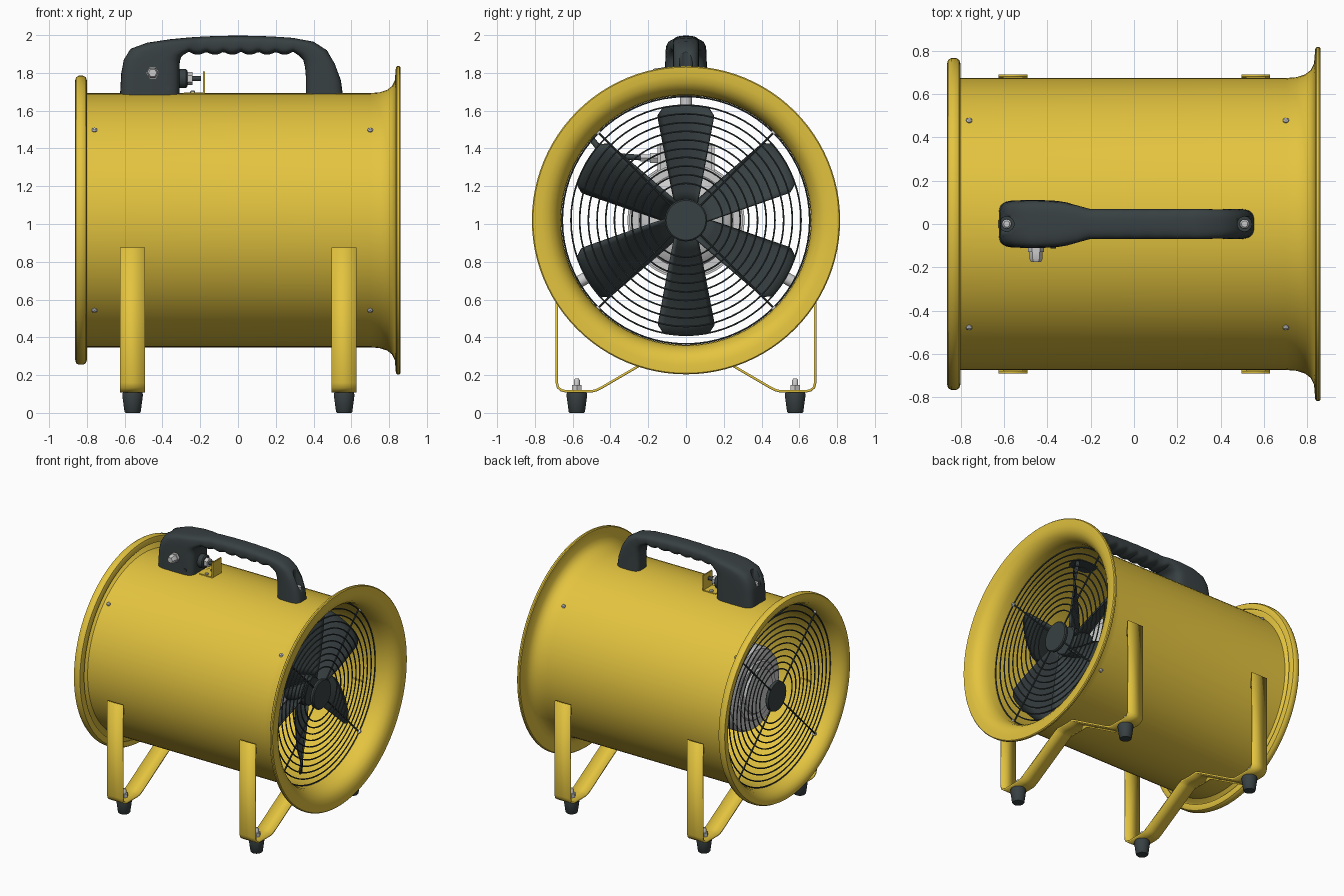
import bpy, bmesh
from math import sin, cos, tan, pi, radians
from mathutils import Vector

if "Cube" in bpy.data.objects:
    bpy.data.objects.remove(bpy.data.objects["Cube"])

CZ = 1.02  # height of the drum axis
X, Y, Z = Vector((1, 0, 0)), Vector((0, 1, 0)), Vector((0, 0, 1))


def material(name, rgb):
    m = bpy.data.materials.new(name)
    m.diffuse_color = (*rgb, 1)
    m.use_nodes = True
    m.node_tree.nodes["Principled BSDF"].inputs["Base Color"].default_value = m.diffuse_color
    return m


YELLOW = material("yellow_paint", (0.77, 0.55, 0.05))
DARK = material("dark_rubber", (0.04, 0.052, 0.055))


def finish(name, bm, mat=None, angle=35):
    bmesh.ops.remove_doubles(bm, verts=bm.verts, dist=1e-5)
    bmesh.ops.recalc_face_normals(bm, faces=bm.faces)
    me = bpy.data.meshes.new(name)
    bm.to_mesh(me)
    bm.free()
    ob = bpy.data.objects.new(name, me)
    bpy.context.collection.objects.link(ob)
    if mat:
        me.materials.append(mat)
    select([ob])
    bpy.ops.object.shade_smooth_by_angle(angle=radians(angle))
    return ob


def select(obs):
    bpy.ops.object.select_all(action='DESELECT')
    for o in obs:
        o.select_set(True)
    bpy.context.view_layer.objects.active = obs[0]


def join(obs):
    select(obs)
    bpy.ops.object.join()
    return obs[0]


def bridge(bm, rings, closed_u=True, closed_v=False):
    """Quads between successive rings of vertices."""
    n, k = len(rings), len(rings[0])
    for i in range(n if closed_v else n - 1):
        for j in range(k if closed_u else k - 1):
            a, b = rings[i], rings[(i + 1) % n]
            bm.faces.new((a[j], a[(j + 1) % k], b[(j + 1) % k], b[j]))


def lathe(name, origin, axis, prof, mat=None, seg=32, closed=False):
    """Spin (distance along axis, radius) points round an axis."""
    bm = bmesh.new()
    q = Z.rotation_difference(Vector(axis))
    rings = [[bm.verts.new(Vector(origin) + q @ Vector((r * cos(2 * pi * j / seg), r * sin(2 * pi * j / seg), d)))
              for j in range(seg)] for d, r in prof]
    bridge(bm, rings, True, closed)
    if not closed:
        bm.faces.new(rings[0])
        bm.faces.new(rings[-1])
    return finish(name, bm, mat)


def rod(name, p, q, r, mat=None, seg=16):
    p, q = Vector(p), Vector(q)
    return lathe(name, p, (q - p).normalized(), [(0, r), ((q - p).length, r)], mat, seg)


def box(name, lo, hi, mat=None, bevel=0.006):
    bm = bmesh.new()
    bmesh.ops.create_cube(bm, size=1)
    for v in bm.verts:
        v.co = Vector([(lo[i] + hi[i]) / 2 + v.co[i] * (hi[i] - lo[i]) for i in range(3)])
    bmesh.ops.bevel(bm, geom=bm.edges[:], offset=bevel, segments=2, affect='EDGES')
    return finish(name, bm, mat)


def polar(x, r, a):
    return Vector((x, r * cos(a), CZ + r * sin(a)))


def solidify(ob, t):
    m = ob.modifiers.new("thickness", 'SOLIDIFY')
    m.thickness, m.offset = t, 0


# Drum shell: flared outlet on the right, curled inlet lip on the left
lathe("drum", (0, 0, CZ), X, [
    (-0.80, .673), (.70, .673), (.75, .677), (.79, .69), (.815, .71), (.83, .74), (.836, .81),
    (.842, .816), (.854, .816), (.86, .81), (.858, .765), (.85, .73), (.83, .70), (.80, .678), (.76, .664), (.70, .66),
    (-.74, .66), (-.79, .668), (-.83, .685), (-.852, .71), (-.862, .74), (-.857, .757), (-.843, .765),
    (-.82, .765), (-.806, .757), (-.80, .74), (-.80, .715), (-.812, .715), (-.814, .74), (-.83, .752),
    (-.848, .742), (-.842, .718), (-.825, .697)], YELLOW, 96, True)

# Wire guards with centre disc, and the screws that hold them
for tag, gx in (("outlet", .70), ("inlet", -.76)):
    parts = [lathe(tag + "_guard", (gx, 0, CZ), X,
                   [(-.012, 0), (-.012, .108), (.008, .112), (.014, .105), (.014, 0)], DARK, 40)]
    for i in range(11):
        R = .655 - i * .046
        parts.append(lathe("ring", (gx, 0, CZ), X, [(.005 * cos(k * pi / 3), R + .005 * sin(k * pi / 3))
                                                    for k in range(6)], DARK, 72, True))
    screws = []
    for k in range(4):
        a = pi / 4 + k * pi / 2
        parts.append(rod("spoke", polar(gx - .008, .1, a), polar(gx - .008, .66, a), .006, DARK, 8))
        screws.append(lathe("guard_screws_" + tag, polar(gx, .65, a), polar(0, 1, a) - polar(0, 0, a),
                            [(0, .014), (.029, .014), (.035, .008), (.035, 0)], None, 12))
    join(parts)
    join(screws)

# Fan: hub and six pitched blades
lathe("fan_hub", (.46, 0, CZ), X, [(0, 0), (0, .105), (.15, .11), (.165, .1), (.165, 0)], DARK, 40)
for k in range(6):
    bm = bmesh.new()
    rings = []
    for i in range(10):
        f = i / 9
        R = .10 + .51 * f
        half = (.06 + .097 * f) / R
        pitch = 1.0 - .38 * f
        row = []
        for j in range(-5, 6):
            t = j / 5
            rr = R - (.035 * abs(t) ** 8 if i == 9 else 0)
            y = R * sin(half * t)
            p = polar(.54 + y * tan(pitch) - .03 * f * t * t, rr, pi / 2 - half * t + k * pi / 3)
            row.append(bm.verts.new(p))
        rings.append(row)
    bridge(bm, rings, False)
    solidify(finish(f"fan_blade_{k + 1}", bm, DARK, 60), .012)

# Motor: stepped cowl, finned body, shaft, terminal box and mounting posts
lathe("motor_cowl", (-.62, 0, CZ), X, [(0, 0), (0, .16), (.012, .17), (.012, .21), (.022, .22), (.022, .26),
                                       (.04, .295), (.07, .31), (.24, .31), (.24, 0)], None, 48)
lathe("motor_body", (-.39, 0, CZ), X, [(0, 0), (0, .25), (.70, .25), (.74, .2), (.76, .1), (.76, 0)], None, 48)
fins = []
for k in range(14):
    x = -.35 + k * .048
    fins.append(lathe("motor_fins", (x, 0, CZ), X, [(0, .24), (0, .30), (.014, .30), (.014, .24)], None, 48, True))
join(fins)
rod("motor_shaft", (.3, 0, CZ), (.5, 0, CZ), .035)
box("terminal_box", (-.3, -.15, 1.25), (.08, .15, 1.43), None, .015)
for k, a in enumerate((pi / 2, -pi / 6, -5 * pi / 6)):
    rod(f"motor_post_{k + 1}", polar(.15, .27, a), polar(.15, .668, a), .032)
lathe("cable_gland", (-.15, -.14, 1.35), -Y, [(0, .03), (.05, .03), (.05, .022), (.1, .022), (.1, 0)], None, 6)
cu = bpy.data.curves.new("motor_cable", 'CURVE')
cu.dimensions, cu.bevel_depth, cu.bevel_resolution = '3D', .016, 3
sp = cu.splines.new('BEZIER')
pts = [(-.15, -.2, 1.35), (-.2, -.36, 1.36), (-.42, -.44, 1.38), (-.5, -.5, 1.45)]
sp.bezier_points.add(len(pts) - 1)
for b, p in zip(sp.bezier_points, pts):
    b.co = p
    b.handle_left_type = b.handle_right_type = 'AUTO'
cable = bpy.data.objects.new("motor_cable", cu)
bpy.context.collection.objects.link(cable)
cu.materials.append(DARK)

# Bent strap legs, with pads, rubber feet and bolts
half = [(.035, .343), (.08, .345), (.10, .336), (.45, .132), (.475, .12), (.50, .114), (.635, .114), (.66, .12),
        (.678, .135), (.684, .16), (.684, .875)]
path = [(-y, z) for y, z in reversed(half)] + half
for tag, lx in (("left", -.558), ("right", .562)):
    bm = bmesh.new()
    rows = [[bm.verts.new((lx + d, y, z)) for d in (-.066, .066)] for y, z in path]
    bridge(bm, rows, False)
    solidify(finish(tag + "_leg_strap", bm, YELLOW), .013)
    for side, s in (("front", -1), ("back", 1)):
        n = f"{tag}_{side}"
        ys = sorted((s * .635, s * .684))
        box(n + "_pad", (lx - .045, ys[0], .78), (lx + .045, ys[1], .86), YELLOW)
        lathe(n + "_foot", (lx, s * .578, 0), Z, [(0, 0), (0, .038), (.006, .043), (.095, .055), (.107, .052),
                                                  (.107, 0)], DARK)
        lathe(n + "_nut", (lx, s * .578, .118), Z, [(0, .028), (.03, .028)], None, 6)
        lathe(n + "_bolt", (lx, s * .578, .14), Z, [(0, .016), (.032, .016), (.042, .01), (.042, 0)], None, 16)

# Handle: lofted sections (inner x, z, outer x, z, half width, squareness)
secs = [(-.31, 1.675, -.625, 1.675, .11, 5), (-.31, 1.80, -.618, 1.80, .11, 5), (-.31, 1.84, -.605, 1.87, .11, 4.5),
        (-.307, 1.865, -.57, 1.927, .109, 4), (-.30, 1.885, -.48, 1.96, .107, 4), (-.285, 1.898, -.36, 1.978, .10, 3.5)]
for i in range(41):
    x = -.26 + i * .0138
    secs.append((x, 1.912 - .016 * abs(sin(6 * pi * i / 40)), x, 1.997 - .14 * x * x, .07 + .015 * max(0, 1 - i / 4), 2.8))
secs += [(.325, 1.89, .40, 1.965, .068, 3), (.345, 1.87, .47, 1.92, .068, 3), (.355, 1.83, .515, 1.85, .068, 3.2),
         (.36, 1.77, .545, 1.76, .069, 3.4), (.36, 1.675, .556, 1.675, .07, 3.5)]
bm = bmesh.new()
rings = []
for xi, zi, xo, zo, w, n in secs:
    mid, ax = Vector(((xi + xo) / 2, 0, (zi + zo) / 2)), Vector(((xo - xi) / 2, 0, (zo - zi) / 2))
    ring = []
    for j in range(36):
        c, s = cos(2 * pi * j / 36), sin(2 * pi * j / 36)
        u, v = [(1 if q > 0 else -1) * abs(q) ** (2 / n) for q in (c, s)]
        ring.append(bm.verts.new(mid + ax * u + Y * w * v))
    rings.append(ring)
bridge(bm, rings)
bm.faces.new(rings[0])
bm.faces.new(rings[-1])
handle = finish("handle", bm, DARK, 50)

# Screw recesses in the handle ends, with their screws
for tag, hx, hz in (("left", -.587, 1.82), ("right", .51, 1.77)):
    cut = rod("recess_cutter_" + tag, (hx, 0, hz), (hx, 0, 2.1), .034, DARK, 24)
    cut.hide_render = True
    m = handle.modifiers.new("recess", 'BOOLEAN')
    m.operation, m.object, m.solver = 'DIFFERENCE', cut, 'EXACT'
    select([handle])
    bpy.ops.object.modifier_apply(modifier=m.name)
    bpy.data.objects.remove(cut)
    lathe(f"handle_screw_{tag}", (hx, 0, hz - .02), Z, [(0, .022), (.04, .022), (.048, .014), (.048, 0)], None, 16)

# Front cable gland, switch on the handle block and its yellow bracket
lathe("handle_gland", (-.452, -.10, 1.80), -Y, [(0, .036), (.03, .036), (.03, .031), (.06, .031), (.076, .022),
                                                (.076, 0)], None, 6)
lathe("handle_small_screw", (-.372, -.10, 1.72), -Y, [(0, .012), (.014, .012)], DARK, 12)
lathe("switch_collar", (-.32, 0, 1.77), X, [(0, .05), (.045, .05), (.052, .042), (.052, 0)], DARK)
lathe("switch_nut", (-.27, 0, 1.77), X, [(0, .034), (.03, .034)], None, 6)
rod("switch_stem", (-.25, 0, 1.77), (-.195, 0, 1.77), .014, DARK)
box("bracket_base", (-.29, -.055, 1.683), (-.178, .055, 1.696), YELLOW, .003)
box("bracket_plate", (-.186, -.055, 1.683), (-.176, .055, 1.81), YELLOW, .003)
for y in (-.035, .035):
    lathe("bracket_screw", (-.24, y, 1.69), Z, [(0, .013), (.012, .013), (.016, .008), (.016, 0)], None, 12)
